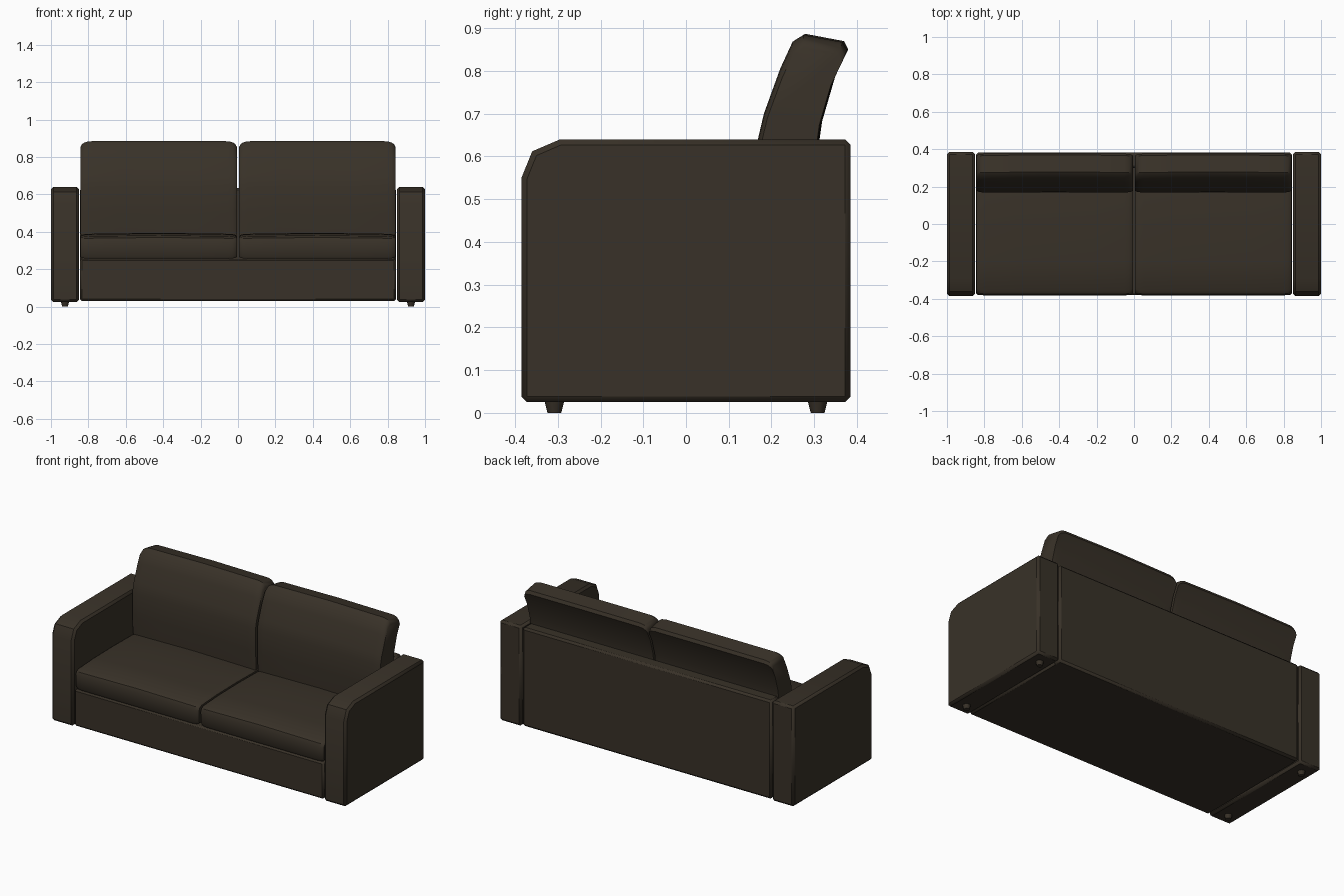
import bpy, bmesh, math

if "Cube" in bpy.data.objects:
    bpy.data.objects.remove(bpy.data.objects["Cube"])

leather = bpy.data.materials.new("dark brown leather")
leather.diffuse_color = (0.040, 0.031, 0.021, 1)
leather.use_nodes = True
leather.node_tree.nodes["Principled BSDF"].inputs["Base Color"].default_value = leather.diffuse_color


def finish(name, bm, bevel=0.0, segments=1, angle=40):
    bmesh.ops.recalc_face_normals(bm, faces=bm.faces)
    me = bpy.data.meshes.new(name)
    bm.to_mesh(me)
    bm.free()
    me.materials.append(leather)
    ob = bpy.data.objects.new(name, me)
    bpy.context.collection.objects.link(ob)
    if bevel:
        m = ob.modifiers.new("soft edge", 'BEVEL')
        m.width = bevel
        m.segments = segments
        m.limit_method = 'ANGLE'
        m.angle_limit = math.radians(angle)
    bpy.context.view_layer.objects.active = ob
    ob.select_set(True)
    bpy.ops.object.shade_smooth_by_angle(angle=math.radians(35))
    ob.select_set(False)
    return ob


def loft(name, profile, stations, bow=0.0, bow_y=0.0, **kw):
    """Loft a YZ profile along x; stations are (x, y inset, z inset)."""
    bm = bmesh.new()
    ys, zs = [p[0] for p in profile], [p[1] for p in profile]
    cy, cz = (min(ys) + max(ys)) / 2, (min(zs) + max(zs)) / 2
    hy, hz = (max(ys) - min(ys)) / 2, (max(zs) - min(zs)) / 2
    x0, x1 = stations[0][0], stations[-1][0]
    rings = []
    for x, iy, iz in stations:
        t = 1 - abs(2 * (x - x0) / (x1 - x0) - 1)
        ring = []
        for y, z in profile:
            up = (z - min(zs)) / (2 * hz)
            ring.append(bm.verts.new((x, cy + (y - cy) * (1 - iy / hy) + bow_y * t * up,
                                      cz + (z - cz) * (1 - iz / hz) + bow * t * up)))
        rings.append(ring)
    n = len(profile)
    for a, b in zip(rings, rings[1:]):
        for i in range(n):
            j = (i + 1) % n
            bm.faces.new((a[i], a[j], b[j], b[i]))
    bm.faces.new(rings[0])
    bm.faces.new(rings[-1])
    return finish(name, bm, **kw)


def box(name, x, y0, y1, z0, z1, bevel):
    return loft(name, [(y0, z0), (y1, z0), (y1, z1), (y0, z1)],
                [(-x, 0, 0), (x, 0, 0)], bevel=bevel)


def cushion_stations(a, b, iy, iz):
    ends = [(0, iy, iz), (0.008, iy * .5, iz * .5), (0.022, iy * .2, iz * .2), (0.045, 0, 0)]
    mid = [(a + (b - a) * t, 0, 0) for t in (.25, .5, .75)]
    return ([(a + d, p, q) for d, p, q in ends] + mid
            + [(b - d, p, q) for d, p, q in reversed(ends)])


# Base and rear panel
box("base", 0.845, -0.38, 0.34, 0.03, 0.256, 0.01)
box("rear_panel", 0.845, 0.30, 0.382, 0.03, 0.635, 0.012)

arm_profile = [(-0.385, 0.025), (0.385, 0.025), (0.385, 0.64), (-0.295, 0.64),
               (-0.36, 0.612), (-0.385, 0.55)]
seat_profile = [(-0.372, 0.256), (-0.38, 0.268), (-0.382, 0.345), (-0.374, 0.365), (-0.355, 0.376),
                (-0.2, 0.386), (0.0, 0.389), (0.2, 0.386), (0.3, 0.37), (0.3, 0.256)]
back_profile = [(0.175, 0.36), (0.168, 0.5), (0.168, 0.64), (0.182, 0.70), (0.22, 0.805),
                (0.249, 0.868), (0.275, 0.884), (0.366, 0.867), (0.376, 0.848),
                (0.346, 0.785), (0.316, 0.68), (0.308, 0.62), (0.305, 0.36)]

for side, s in (("left", -1), ("right", 1)):
    # Arm with chamfered front corner
    loft(side + "_arm", arm_profile, [(s * 0.85, 0, 0), (s * 1.0, 0, 0)], bevel=0.013, angle=50)
    # Seat and back cushions
    a, b = sorted((s * 0.006, s * 0.842))
    loft(side + "_seat_cushion", seat_profile, cushion_stations(a, b, 0.012, 0.010), bow=0.006)
    loft(side + "_back_cushion", back_profile, cushion_stations(a, b, 0.010, 0.030),
         bow=0.003, bow_y=0.004)
    # Small tapered feet under the arm
    for end, y in (("front", -0.308), ("back", 0.308)):
        bm = bmesh.new()
        bmesh.ops.create_cone(bm, cap_ends=True, segments=10, radius1=0.016,
                              radius2=0.025, depth=0.035)
        bmesh.ops.translate(bm, verts=bm.verts, vec=(s * 0.925, y, 0.0175))
        finish(f"{side}_{end}_foot", bm)
